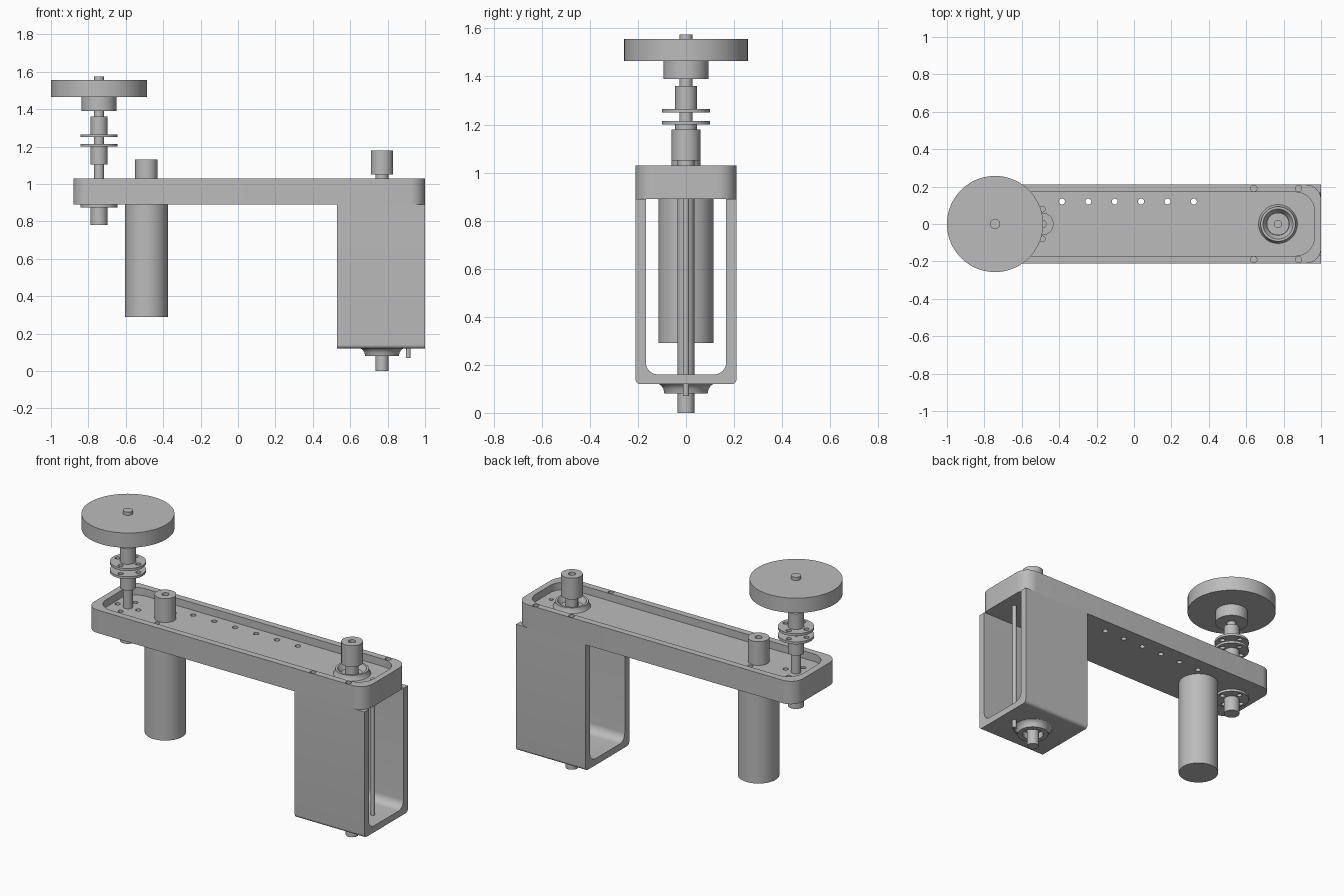
import bpy, bmesh
from math import radians, sin, cos, pi

if "Cube" in bpy.data.objects:
    bpy.data.objects.remove(bpy.data.objects["Cube"], do_unlink=True)

GREY = (0.5, 0.5, 0.5, 1)
metal = bpy.data.materials.new("plain grey")
metal.use_nodes = True
metal.diffuse_color = GREY
metal.node_tree.nodes["Principled BSDF"].inputs["Base Color"].default_value = GREY


def finish(name, bm):
    bmesh.ops.recalc_face_normals(bm, faces=bm.faces)
    mesh = bpy.data.meshes.new(name)
    bm.to_mesh(mesh)
    bm.free()
    mesh.materials.append(metal)
    obj = bpy.data.objects.new(name, mesh)
    bpy.context.collection.objects.link(obj)
    return obj


def lathe(name, profile, x=0, y=0, closed=False, steps=48):
    """Revolve (radius, height) points round a vertical axis."""
    bm = bmesh.new()
    verts = [bm.verts.new((r, 0, z)) for r, z in profile]
    pairs = list(zip(verts, verts[1:]))
    if closed:
        pairs.append((verts[-1], verts[0]))
    edges = [bm.edges.new(p) for p in pairs]
    bmesh.ops.spin(bm, geom=verts + edges, cent=(0, 0, 0), axis=(0, 0, 1),
                   angle=2 * pi, steps=steps)
    bmesh.ops.remove_doubles(bm, verts=bm.verts, dist=1e-5)
    bmesh.ops.translate(bm, verts=bm.verts, vec=(x, y, 0))
    return finish(name, bm)


def cylinder(name, r, z0, z1, x, y=0, steps=48):
    return lathe(name, [(0, z0), (r, z0), (r, z1), (0, z1)], x, y, steps=steps)


def prism(name, points, offset):
    bm = bmesh.new()
    face = bm.faces.new([bm.verts.new(p) for p in points])
    new = bmesh.ops.extrude_face_region(bm, geom=[face])["geom"]
    bmesh.ops.translate(bm, vec=offset,
                        verts=[v for v in new if isinstance(v, bmesh.types.BMVert)])
    return finish(name, bm)


def arc(cx, cy, r, start, end, n=8):
    angles = [radians(start + (end - start) * i / n) for i in range(n + 1)]
    return [(cx + r * cos(a), cy + r * sin(a)) for a in angles]


def rounded_slab(name, x0, x1, half, r, z0, z1):
    pts = (arc(x1 - r, half - r, r, 0, 90) + arc(x0 + r, half - r, r, 90, 180)
           + arc(x0 + r, r - half, r, 180, 270) + arc(x1 - r, r - half, r, 270, 360))
    return prism(name, [(x, y, z0) for x, y in pts], (0, 0, z1 - z0))


def cut(obj, cutter):
    cutter.hide_render = True
    mod = obj.modifiers.new("cut", 'BOOLEAN')
    mod.operation = 'DIFFERENCE'
    mod.solver = 'EXACT'
    mod.object = cutter
    bpy.context.view_layer.objects.active = obj
    bpy.ops.object.modifier_apply(modifier=mod.name)
    bpy.data.objects.remove(cutter, do_unlink=True)


def drill(obj, r, z0, z1, spots):
    for x, y in spots:
        cut(obj, cylinder("drill", r, z0, z1, x, y, 20))


SPINDLE, MOTOR, DRIVE, ROD = -0.743, -0.49, 0.77, 0.91
FLOOR, TOP, UNDER = 0.985, 1.03, 0.89
BOLTS = [(SPINDLE + 0.07 * cos(i * pi / 2), 0.07 * sin(i * pi / 2)) for i in range(4)]
parts = []

# Arm: shallow tray with a raised rim and drilled floor
arm = rounded_slab("arm_tray", -0.88, 1.0, 0.21, 0.08, UNDER, TOP)
cut(arm, rounded_slab("pocket", -0.84, 0.965, 0.17, 0.1, FLOOR, 1.1))
drill(arm, 0.016, 0.8, 1.1, [(-0.385 + 0.141 * i, 0.12) for i in range(6)])
drill(arm, 0.015, 0.8, 1.1, BOLTS + [(MOTOR, -0.08), (MOTOR, 0.08)])
drill(arm, 0.017, 0.95, 1.1, [(x, y) for x in (0.64, 0.88) for y in (-0.19, 0.19)])
parts.append(arm)

# Leg: U-shaped channel, open at both ends
outer = [(-0.21, UNDER)] + arc(-0.19, 0.14, 0.02, 180, 270) \
    + arc(0.19, 0.14, 0.02, 270, 360) + [(0.21, UNDER)]
inner = [(0.167, UNDER)] + arc(0.117, 0.21, 0.05, 0, -90) \
    + arc(-0.117, 0.21, 0.05, -90, -180) + [(-0.167, UNDER)]
parts.append(prism("leg_channel", [(0.53, y, z) for y, z in outer + inner], (0.47, 0, 0)))

# Drive shaft, guide rod and their bearings in the leg
parts.append(cylinder("drive_shaft", 0.035, 0, 1.06, DRIVE))
parts.append(cylinder("guide_rod", 0.013, 0.07, FLOOR + 0.004, ROD, steps=20))
parts.append(lathe("lower_bearing", [(0.115, 0.121), (0.103, 0.113), (0.094, 0.1),
                                     (0.09, 0.08), (0.06, 0.08), (0.06, 0.121)],
                   DRIVE, closed=True))
parts.append(lathe("upper_bearing", [(0.105, FLOOR - 0.002), (0.095, 1.0), (0.093, 1.015),
                                     (0.08, 1.015), (0.06, FLOOR - 0.002)],
                   DRIVE, closed=True))

# Pulleys with a blind bore
for name, x, z0, z1 in (("drive_pulley", DRIVE, 1.05, 1.18),
                        ("motor_pulley", MOTOR, FLOOR, 1.13)):
    parts.append(lathe(name, [(0, z0), (0.06, z0), (0.06, z1), (0.02, z1),
                              (0.02, z1 - 0.03), (0, z1 - 0.03)], x))

# Motor body hanging under the arm
parts.append(cylinder("motor_body", 0.115, 0.29, UNDER, MOTOR))

# Spindle with its wheel and hub
parts.append(cylinder("spindle_shaft", 0.027, 0.78, 1.575, SPINDLE))
parts.append(lathe("wheel", [(0, 1.39), (0.094, 1.39), (0.094, 1.465), (0.257, 1.465),
                             (0.257, 1.555), (0, 1.555)], SPINDLE, steps=72))

# Flanged couplings: a bolted disc with a barrel on one side
for name, disc, step, barrel in (("upper_coupling", 1.25, 1.265, 1.36),
                                 ("lower_coupling", 1.215, 1.2, 1.105),
                                 ("arm_coupling", UNDER, 0.875, 0.78)):
    flange = lathe(name, [(0, disc), (0.1, disc), (0.1, step), (0.045, step),
                          (0.045, barrel), (0, barrel)], SPINDLE)
    drill(flange, 0.015, min(disc, step) - 0.01, max(disc, step) + 0.01, BOLTS)
    parts.append(flange)

# Smooth the round surfaces, keep the edges sharp
bpy.ops.object.select_all(action='DESELECT')
for obj in parts:
    obj.select_set(True)
bpy.context.view_layer.objects.active = arm
bpy.ops.object.shade_smooth_by_angle(angle=radians(30))
